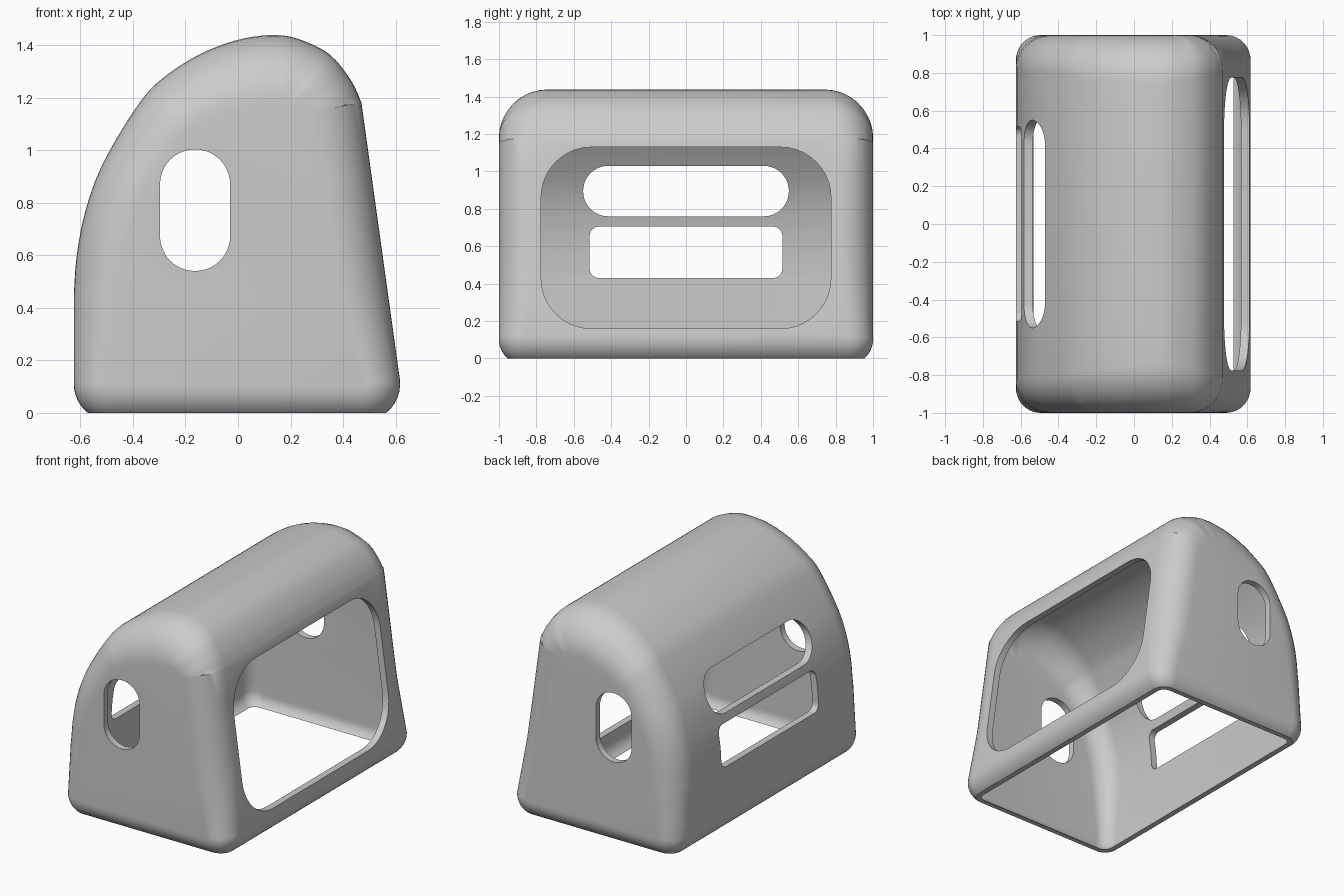
import bpy, bmesh, math
from mathutils import Vector

cube = bpy.data.objects.get("Cube")
if cube:
    bpy.data.objects.remove(cube, do_unlink=True)

WALL = 0.045

mat = bpy.data.materials.new("light_grey")
mat.use_nodes = True
GREY = (0.6, 0.6, 0.6, 1)
mat.diffuse_color = GREY
mat.node_tree.nodes["Principled BSDF"].inputs["Base Color"].default_value = GREY


def make_object(name, bm):
    bmesh.ops.recalc_face_normals(bm, faces=bm.faces)
    mesh = bpy.data.meshes.new(name)
    bm.to_mesh(mesh)
    bm.free()
    mesh.materials.append(mat)
    obj = bpy.data.objects.new(name, mesh)
    bpy.context.collection.objects.link(obj)
    return obj


def spline(points, steps):
    """Catmull-Rom curve through the points."""
    p = [points[0]] + points + [points[-1]]
    out = []
    for a, b, c, d in zip(p, p[1:], p[2:], p[3:]):
        for i in range(steps):
            t = i / steps
            out.append(0.5 * (2 * b + (c - a) * t + (2 * a - 5 * b + 4 * c - d) * t ** 2
                              + (3 * b - a - 3 * c + d) * t ** 3))
    return out + [points[-1]]


def arc(cx, cz, r, start, end, n=10):
    angles = [math.radians(start + (end - start) * i / n) for i in range(n + 1)]
    return [Vector((cx + r * math.cos(a), cz + r * math.sin(a))) for a in angles]


def normals(loop):
    out = []
    for i in range(len(loop)):
        d = (loop[(i + 1) % len(loop)] - loop[i - 1]).normalized()
        out.append(Vector((-d.y, d.x)))
    return out


# Hood curve, from the upright back over the top to the sloping face
CURVE = [Vector(p) for p in (
    (-.625, .45), (-.615, .59), (-.587, .745), (-.538, .897), (-.466, 1.038),
    (-.375, 1.18), (-.306, 1.258), (-.196, 1.337), (-.09, 1.39), (.025, 1.426),
    (.14, 1.438), (.234, 1.422), (.348, 1.365), (.43, 1.266), (.47, 1.18))]
SLOPE = math.radians(7.9)


def rounded_body(name, inset, floor, corner):
    """Hood profile run along y, with rounded ends and bottom edges."""
    curve = spline(CURVE, 4)
    top = [p - n * inset for p, n in zip(curve, normals(curve))]
    first, last = curve[0], curve[-1]
    top[0] = first + Vector((inset, 0))
    out_dir = Vector((math.cos(SLOPE), math.sin(SLOPE)))
    top[-1] = last - out_dir * inset
    cz = floor + corner
    cx = (out_dir.dot(last) - inset - corner - cz * out_dir.y) / out_dir.x
    right = arc(cx, cz, corner, math.degrees(SLOPE), -90)
    left = arc(first.x + inset + corner, cz, corner, -90, -180)
    face = [top[-1].lerp(right[0], i / 6) for i in range(1, 6)]
    back = [left[-1].lerp(top[0], i / 4) for i in range(1, 4)]
    loop = top + face + right + left + back
    norm = normals(loop)
    radius = [0.13 + 0.05 * min(1, max(0, p.y - 0.1) / 0.4)
              + 0.08 * max(0, n.y) ** 2 - inset for p, n in zip(loop, norm)]
    bm = bmesh.new()
    rings = []
    steps = 10
    for side in (-1, 1):
        for k in range(steps + 1):
            a = math.pi / 2 * (k if side > 0 else steps - k) / steps
            ring = []
            for p, n, r in zip(loop, norm, radius):
                q = p - n * r * (1 - math.cos(a))
                ring.append(bm.verts.new((q.x, side * (1 - inset - r * (1 - math.sin(a))), q.y)))
            rings.append(ring)
    count = len(loop)
    for a, b in zip(rings, rings[1:]):
        for i in range(count):
            j = (i + 1) % count
            bm.faces.new((a[i], a[j], b[j], b[i]))
    bm.faces.new(rings[0])
    bm.faces.new(rings[-1])
    return make_object(name, bm)


def prism_cutter(name, axis, lo, hi, u0, u1, z0, z1, r):
    """Rounded rectangle in (u, z) run along the x or y axis."""
    pts = (arc(u1 - r, z1 - r, r, 0, 90) + arc(u0 + r, z1 - r, r, 90, 180)
           + arc(u0 + r, z0 + r, r, 180, 270) + arc(u1 - r, z0 + r, r, 270, 360))
    bm = bmesh.new()
    ends = []
    for d in (lo, hi):
        ends.append([bm.verts.new((d, p.x, p.y) if axis == "x" else (p.x, d, p.y)) for p in pts])
    for i in range(len(pts)):
        j = (i + 1) % len(pts)
        bm.faces.new((ends[0][i], ends[0][j], ends[1][j], ends[1][i]))
    bm.faces.new(ends[0])
    bm.faces.new(ends[1])
    bmesh.ops.remove_doubles(bm, verts=bm.verts, dist=0.0005)
    return make_object(name, bm)


shell = rounded_body("housing_shell", 0, -0.03, 0.14)

# Hollow, open base and the openings
cutters = [
    rounded_body("inner_cavity", WALL, -0.015, 0.10),
    prism_cutter("base_cut", "y", -2, 2, -2, 2, -1, 0, 0.1),
    prism_cutter("face_window", "x", 0.1, 1, -0.775, 0.775, 0.16, 1.13, 0.27),
    prism_cutter("back_slot", "x", -1, 0, -0.55, 0.55, 0.76, 1.03, 0.1345),
    prism_cutter("back_port", "x", -1, 0, -0.515, 0.515, 0.43, 0.705, 0.05),
    prism_cutter("end_holes", "y", -2, 2, -0.297, -0.03, 0.54, 1.003, 0.133),
]
bpy.context.view_layer.objects.active = shell
for cutter in cutters:
    mod = shell.modifiers.new(cutter.name, "BOOLEAN")
    mod.operation = "DIFFERENCE"
    mod.solver = "EXACT"
    mod.object = cutter
    bpy.ops.object.modifier_apply(modifier=mod.name)
for cutter in cutters:
    bpy.data.objects.remove(cutter, do_unlink=True)

bpy.ops.object.select_all(action="DESELECT")
shell.select_set(True)
bpy.ops.object.shade_smooth_by_angle(angle=math.radians(30))
